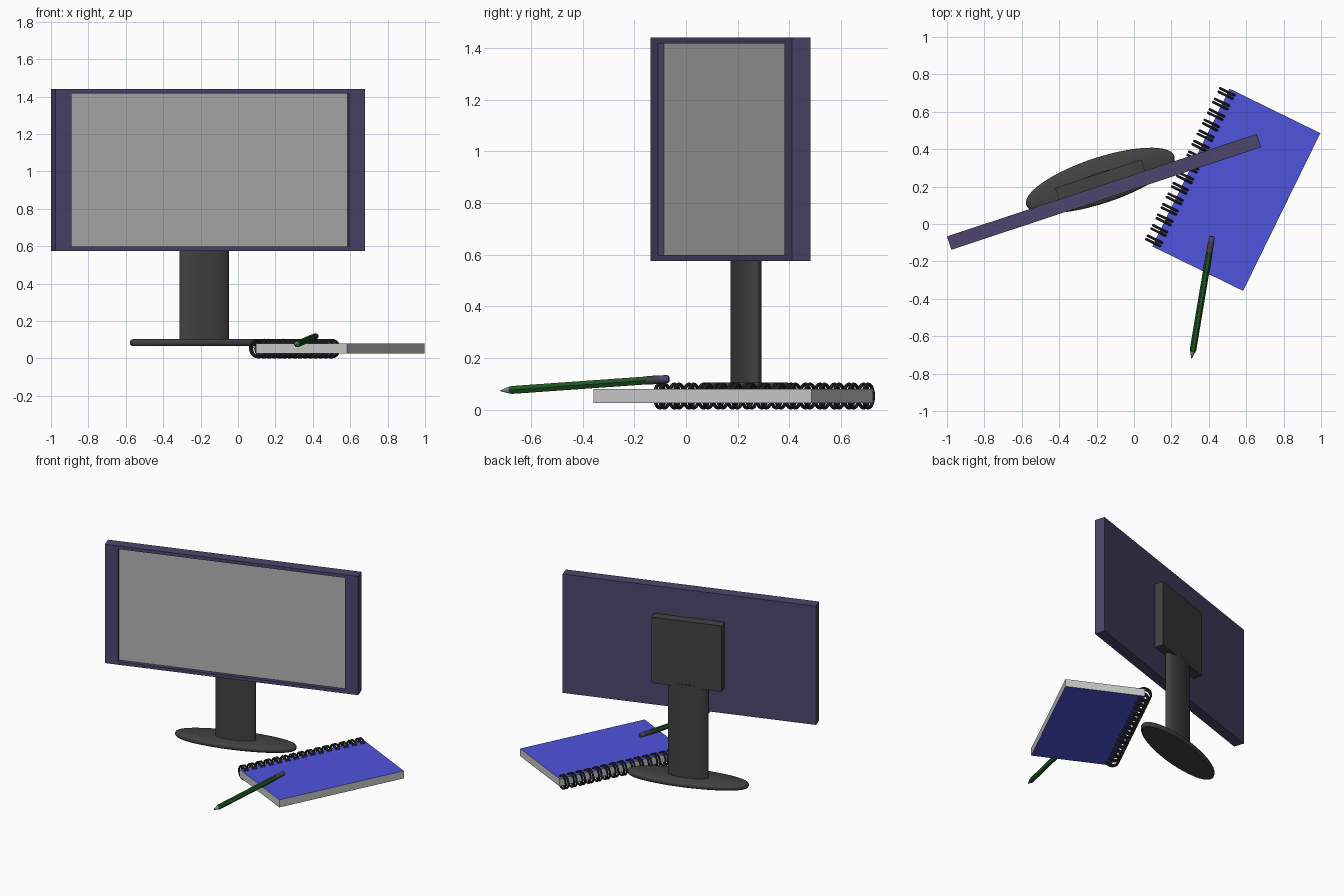
import bpy, bmesh, math
from mathutils import Vector, Matrix

if "Cube" in bpy.data.objects:
    bpy.data.objects.remove(bpy.data.objects["Cube"])


def material(name, r, g, b):
    lin = [((c / 255 + 0.055) / 1.055) ** 2.4 if c > 10 else c / 255 / 12.92 for c in (r, g, b)]
    m = bpy.data.materials.new(name)
    m.diffuse_color = (*lin, 1)
    m.use_nodes = True
    m.node_tree.nodes["Principled BSDF"].inputs["Base Color"].default_value = m.diffuse_color
    return m


PURPLE = material("dark purple", 76, 70, 108)
SCREEN = material("screen grey", 178, 178, 178)
STAND = material("stand grey", 66, 66, 66)
BLUE = material("cover blue", 80, 83, 220)
PAPER = material("paper white", 200, 200, 200)
WIRE = material("wire black", 48, 48, 48)
GREEN = material("pencil green", 30, 84, 34)
LEAD = material("lead grey", 130, 130, 130)


def finish(name, bm, mats, matrix, smooth=False):
    bmesh.ops.recalc_face_normals(bm, faces=bm.faces)
    me = bpy.data.meshes.new(name)
    bm.to_mesh(me)
    bm.free()
    for m in mats:
        me.materials.append(m)
    ob = bpy.data.objects.new(name, me)
    bpy.context.collection.objects.link(ob)
    ob.matrix_world = matrix
    if smooth:
        bpy.context.view_layer.objects.active = ob
        bpy.ops.object.select_all(action='DESELECT')
        ob.select_set(True)
        bpy.ops.object.shade_smooth_by_angle(angle=math.radians(35))
    return ob


def box_bm(size, centre=(0, 0, 0)):
    bm = bmesh.new()
    bmesh.ops.create_cube(bm, size=1, matrix=Matrix.Translation(centre) @ Matrix.Diagonal((*size, 1)))
    return bm


def loft_bm(rings, sides, start=0.0):
    """Elliptical rings (z, rx, ry) joined into a capped solid."""
    bm = bmesh.new()
    loops = [[bm.verts.new((rx * math.cos(start + math.tau * i / sides),
                            ry * math.sin(start + math.tau * i / sides), z))
              for i in range(sides)] for z, rx, ry in rings]
    for a, b in zip(loops, loops[1:]):
        for i in range(sides):
            j = (i + 1) % sides
            bm.faces.new((a[i], a[j], b[j], b[i]))
    bm.faces.new(loops[0][::-1])
    bm.faces.new(loops[-1])
    return bm


# Monitor frame: local x along the panel, local y to the back
monitor = Matrix.Translation((-0.16, 0.172, 0)) @ Matrix.Rotation(math.radians(18.3), 4, 'Z')

# Panel with a recessed screen
W, D, Z0, Z1 = 1.745, 0.075, 0.575, 1.44
bm = box_bm((W, D, Z1 - Z0), (0, 0, (Z0 + Z1) / 2))
front = min(bm.faces, key=lambda f: f.calc_center_median().y)
bmesh.ops.inset_region(bm, faces=[front], thickness=0.02)
mid = (Z0 + Z1) / 2
for v in front.verts:
    v.co.x = math.copysign(W / 2 - 0.09, v.co.x)
    v.co.z = mid + math.copysign((Z1 - Z0) / 2 - 0.023, v.co.z - mid)
screen = bmesh.ops.extrude_discrete_faces(bm, faces=[front])["faces"][0]
for v in screen.verts:
    v.co.y += 0.026
screen.material_index = 1
finish("monitor_panel", bm, [PURPLE, SCREEN], monitor)

# Mounting plate, neck and oval foot
finish("mounting_plate", box_bm((0.485, 0.065, 0.48), (0, 0.069, 1.0)), [STAND], monitor)
offset = monitor @ Matrix.Translation((0, 0.064, 0))
finish("neck", loft_bm([(0.09, 0.139, 0.043), (0.78, 0.139, 0.043)], 48), [STAND], offset, True)
a, b = 0.417, 0.1225
foot = [(0.065, a - 0.012, b - 0.012), (0.072, a - 0.003, b - 0.003), (0.08, a, b),
        (0.09, a, b), (0.098, a - 0.005, b - 0.005), (0.104, a - 0.016, b - 0.016)]
finish("foot", loft_bm(foot, 64), [STAND], offset, True)

# Notebook: local x away from the spine, local y along the spine
book = Matrix.Translation((0.547, 0.183, 0)) @ Matrix.Rotation(math.radians(-26.1), 4, 'Z')
bm = box_bm((0.541, 0.939, 0.055), (0, 0, 0.0525))
for f in bm.faces:
    f.normal_update()
    f.material_index = 1 if abs(f.normal.z) > 0.5 else 0
finish("notebook", bm, [PAPER, BLUE], book)

# Double wire rings along the spine
bm = bmesh.new()
MAJ, MIN, SEG, TUBE = 0.0455, 0.007, 28, 8
for k in range(15):
    for side in (-0.010, 0.010):
        y = (k - 7) * 0.0627 + side
        grid = []
        for i in range(SEG):
            t = math.tau * i / SEG
            grid.append([])
            for j in range(TUBE):
                p = math.tau * j / TUBE
                r = MAJ + MIN * math.cos(p)
                grid[-1].append(bm.verts.new((-0.2705 + r * math.cos(t), y + MIN * math.sin(p),
                                              0.0525 + r * math.sin(t))))
        for i in range(SEG):
            for j in range(TUBE):
                n, m = (i + 1) % SEG, (j + 1) % TUBE
                bm.faces.new((grid[i][j], grid[n][j], grid[n][m], grid[i][m]))
finish("binding_rings", bm, [WIRE], book, True)

# Pencil: local z runs from the tip to the rubber end
tip, end = Vector((0.308, -0.718, 0.073)), Vector((0.417, -0.066, 0.119))
axis = end - tip
L = axis.length
pencil = Matrix.Translation(tip) @ axis.to_track_quat('Z', 'Y').to_matrix().to_4x4()


def rod(name, rings, sides, mat, smooth):
    finish(name, loft_bm([(z, r, r) for z, r in rings], sides), [mat], pencil, smooth)


rod("pencil_tip", [(0, 0.002), (0.036, 0.0135)], 16, LEAD, True)
rod("pencil_body", [(0.034, 0.0135), (0.045, 0.0175), (L - 0.085, 0.0175)], 6, GREEN, False)
rod("pencil_ferrule", [(L - 0.087, 0.0165), (L - 0.036, 0.0165)], 20, STAND, True)
rod("pencil_rubber", [(L - 0.038, 0.0155), (L - 0.006, 0.0155), (L, 0.012)], 20, PURPLE, True)
